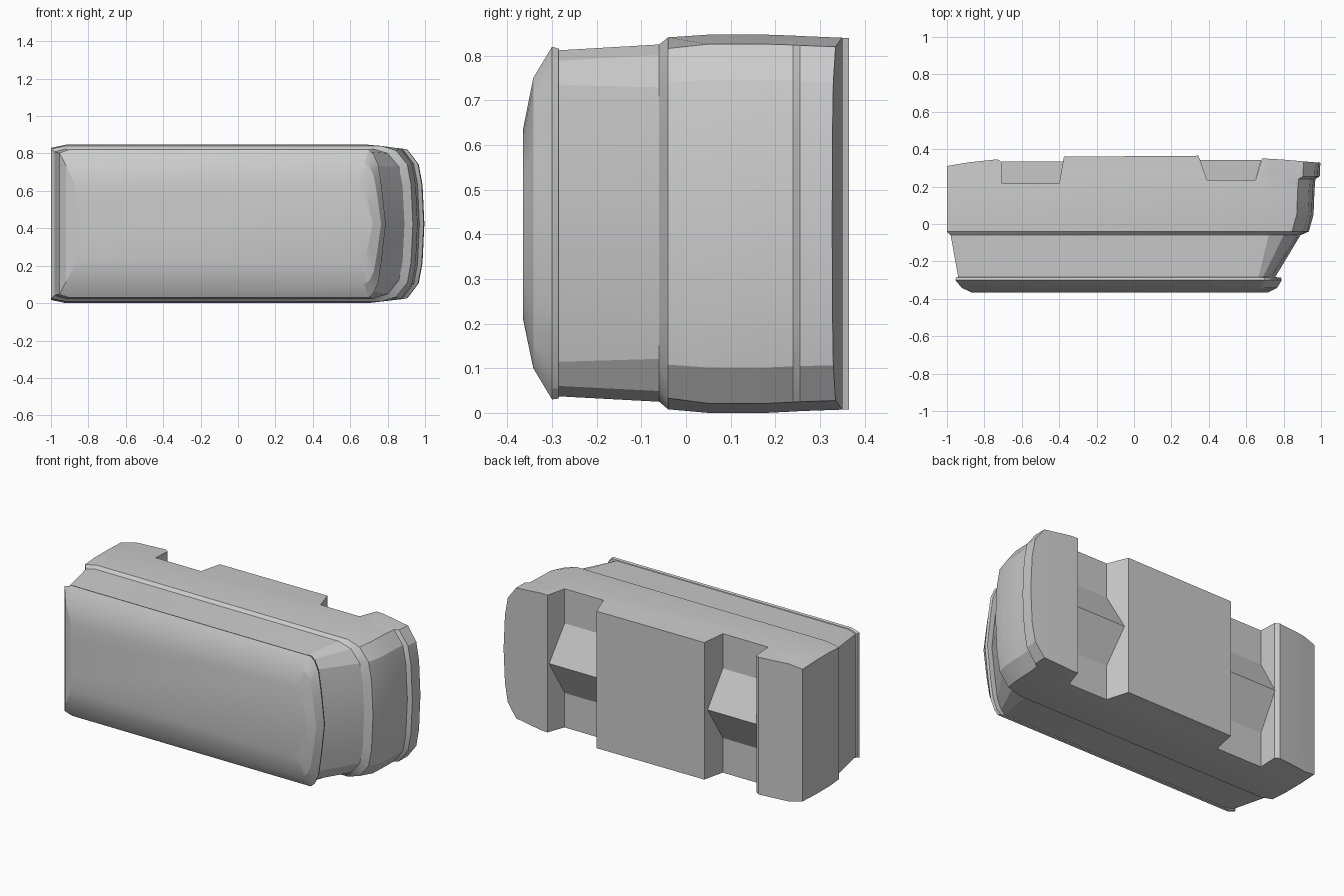
import bpy, bmesh

if "Cube" in bpy.data.objects:
    bpy.data.objects.remove(bpy.data.objects["Cube"])


def make_object(name, bm):
    bmesh.ops.recalc_face_normals(bm, faces=bm.faces[:])
    mesh = bpy.data.meshes.new(name)
    bm.to_mesh(mesh)
    bm.free()
    obj = bpy.data.objects.new(name, mesh)
    bpy.context.collection.objects.link(obj)
    return obj


# Rounded right end: (inset from the tip in x, height fraction), top half
END = [(0.27, 1.0), (0.09, 0.975), (0.03, 0.88), (0.01, 0.75), (0.0, 0.5)]
PAD_END = [(0.09, 1.0), (0.065, 0.97), (0.04, 0.90), (0.022, 0.75), (0.0, 0.5)]
MID_END = [(0.17, 1.0), (0.09, 0.97), (0.03, 0.88), (0.01, 0.75), (0.0, 0.5)]


def outline(y, xl, xr, z0, z1, cut, end):
    """Closed x-z outline at depth y, mirrored about its middle height."""
    top = [(xl, 0.75), (xl, 0.98), (xl + cut, 1.0)]
    top += [(xr - dx, f) for dx, f in end]
    pts = top + [(x, 1 - f) for x, f in reversed(top[:-1])]
    return [(x, y, z0 + (z1 - z0) * f) for x, f in pts]


# Main shell, lofted from front to back
sections = [
    (-0.365, -0.87, 0.72, 0.21, 0.635, 0.02, PAD_END),
    (-0.342, -0.92, 0.765, 0.10, 0.75, 0.03, PAD_END),
    (-0.30, -0.955, 0.79, 0.03, 0.82, 0.05, PAD_END),
    (-0.286, -0.95, 0.785, 0.032, 0.816, 0.05, PAD_END),
    (-0.284, -0.94, 0.755, 0.037, 0.812, 0.05, PAD_END),
    (-0.06, -0.98, 0.89, 0.025, 0.825, 0.06, MID_END),
    (-0.04, -1.0, 0.935, 0.008, 0.841, 0.08, MID_END),
    (0.05, -1.0, 0.96, 0.0, 0.847, 0.08, END),
    (0.18, -1.0, 0.965, 0.0, 0.847, 0.08, END),
    (0.24, -1.0, 0.97, 0.003, 0.845, 0.08, END),
    (0.255, -1.0, 0.993, 0.004, 0.844, 0.08, END),
    (0.40, -1.0, 1.0, 0.009, 0.838, 0.08, END),
]
bm = bmesh.new()
rings = [[bm.verts.new(p) for p in outline(*s)] for s in sections]
n = len(rings[0])
for a, b in zip(rings, rings[1:]):
    for i in range(n):
        j = (i + 1) % n
        bm.faces.new((a[i], a[j], b[j], b[i]))
bm.faces.new(rings[0])
bm.faces.new(rings[-1])
body = make_object("housing", bm)

# Cutter that shapes the stepped back with its two recesses
plan = [(-1.2, 0.30), (-1.0, 0.31), (-0.88, 0.33), (-0.73, 0.346), (-0.705, 0.33),
        (-0.705, 0.217), (-0.40, 0.217), (-0.375, 0.36), (0.345, 0.365),
        (0.39, 0.236), (0.65, 0.236), (0.685, 0.351), (0.80, 0.344),
        (1.0, 0.327), (1.2, 0.32), (1.2, 0.6), (-1.2, 0.6)]
bm = bmesh.new()
face = bm.faces.new([bm.verts.new((x, y, -0.2)) for x, y in plan])
grown = bmesh.ops.extrude_face_region(bm, geom=[face])["geom"]
bmesh.ops.translate(bm, vec=(0, 0, 1.3),
                    verts=[g for g in grown if isinstance(g, bmesh.types.BMVert)])
cutter = make_object("back_cutter", bm)
cutter.hide_render = True

mod = body.modifiers.new("back_shape", "BOOLEAN")
mod.operation = "DIFFERENCE"
mod.solver = "EXACT"
mod.object = cutter
bpy.context.view_layer.objects.active = body
body.select_set(True)
bpy.ops.object.modifier_apply(modifier=mod.name)
bpy.data.objects.remove(cutter)
bpy.ops.object.shade_smooth_by_angle(angle=0.35)


# V-shaped ridge across the floor of each recess
def ridge(name, floor_l, floor_r, floor_y, tip_l, tip_r, tip_y):
    bm = bmesh.new()
    lo, tip, hi = [[bm.verts.new((x, y, z)) for x in (l, r)] for l, r, y, z in (
        (floor_l, floor_r, floor_y, 0.212),
        (tip_l, tip_r, tip_y, 0.423),
        (floor_l, floor_r, floor_y, 0.635))]
    bm.faces.new((lo[0], lo[1], tip[1], tip[0]))
    bm.faces.new((tip[0], tip[1], hi[1], hi[0]))
    return make_object(name, bm)


ridge("left_recess_ridge", -0.705, -0.40, 0.217, -0.705, -0.378, 0.335)
ridge("right_recess_ridge", 0.39, 0.65, 0.236, 0.352, 0.68, 0.342)
